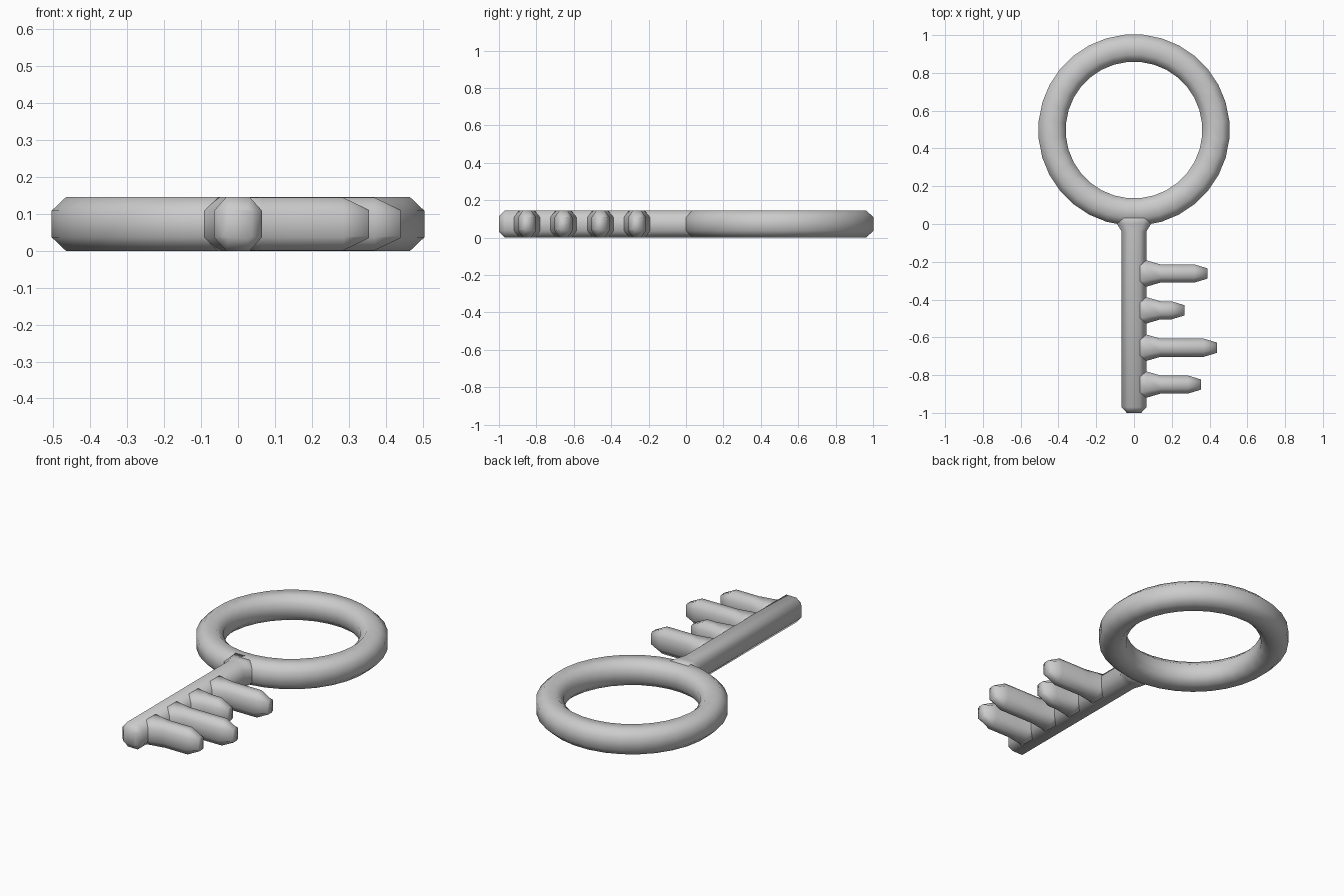
import bpy, bmesh
from math import sin, cos, pi, radians
from mathutils import Vector

if "Cube" in bpy.data.objects:
    bpy.data.objects.remove(bpy.data.objects["Cube"])

H = 0.0725          # half thickness of the key
HI = 0.036          # half height of the vertical side facets


def octagon(w, wi, h=H, hi=HI):
    """Chamfered octagon as (sideways, up) pairs."""
    return [(w, -hi), (w, hi), (wi, h), (-wi, h),
            (-w, hi), (-w, -hi), (-wi, -h), (wi, -h)]


def skin(name, rings, closed=False):
    """Join consecutive rings of points with quads and shade smooth."""
    bm = bmesh.new()
    loops = [[bm.verts.new(p) for p in r] for r in rings]
    n = len(loops[0])
    pairs = list(zip(loops, loops[1:]))
    if closed:
        pairs.append((loops[-1], loops[0]))
    else:
        bm.faces.new(loops[0])
        bm.faces.new(loops[-1])
    for a, b in pairs:
        for i in range(n):
            j = (i + 1) % n
            bm.faces.new((a[i], a[j], b[j], b[i]))
    bmesh.ops.recalc_face_normals(bm, faces=bm.faces)
    for f in bm.faces:
        f.smooth = True
    me = bpy.data.meshes.new(name)
    bm.to_mesh(me)
    bm.free()
    ob = bpy.data.objects.new(name, me)
    bpy.context.collection.objects.link(ob)
    return ob


def bar(name, origin, along, side, stations):
    """Octagonal bar; stations are (distance, w, wi, h, hi)."""
    o, a, s, up = Vector(origin), Vector(along), Vector(side), Vector((0, 0, 1))
    return skin(name, [[o + a * d + s * u + up * v for u, v in octagon(*sec)]
                       for d, *sec in stations])


# Bow: octagonal tube swept round a circle
SEG = 32
rings = []
for k in range(SEG):
    t = 2 * pi * (k + 0.5) / SEG
    rings.append([((0.4345 + u) * cos(t), 0.4975 + (0.4345 + u) * sin(t), H + v)
                  for u, v in octagon(H, 0.034)])
skin("bow_ring", rings, closed=True)

# Shaft: flares into the bow, chamfered at the far end
bar("shaft", (0, 0, H), (0, -1, 0), (1, 0, 0), [
    (-0.06, 0.11, 0.06, H, HI),
    (0.0, 0.09, 0.045, H, HI),
    (0.04, 0.065, 0.032, H, HI),
    (0.97, 0.065, 0.032, H, HI),
    (1.0, 0.038, 0.025, 0.040, 0.034)])

# Teeth: wide at the root, tapered at the tip
for n, (y, tip) in enumerate([(-0.262, 0.39), (-0.457, 0.268),
                              (-0.655, 0.44), (-0.85, 0.355)], 1):
    bar(f"tooth_{n}", (0, y, H), (1, 0, 0), (0, 1, 0), [
        (0.02, 0.075, 0.045, H - 0.001, HI),
        (0.065, 0.07, 0.036, H - 0.001, HI),
        (0.14, 0.048, 0.022, H - 0.001, HI),
        (tip - 0.07, 0.048, 0.022, H - 0.001, HI),
        (tip, 0.027, 0.015, 0.038, 0.032)])
